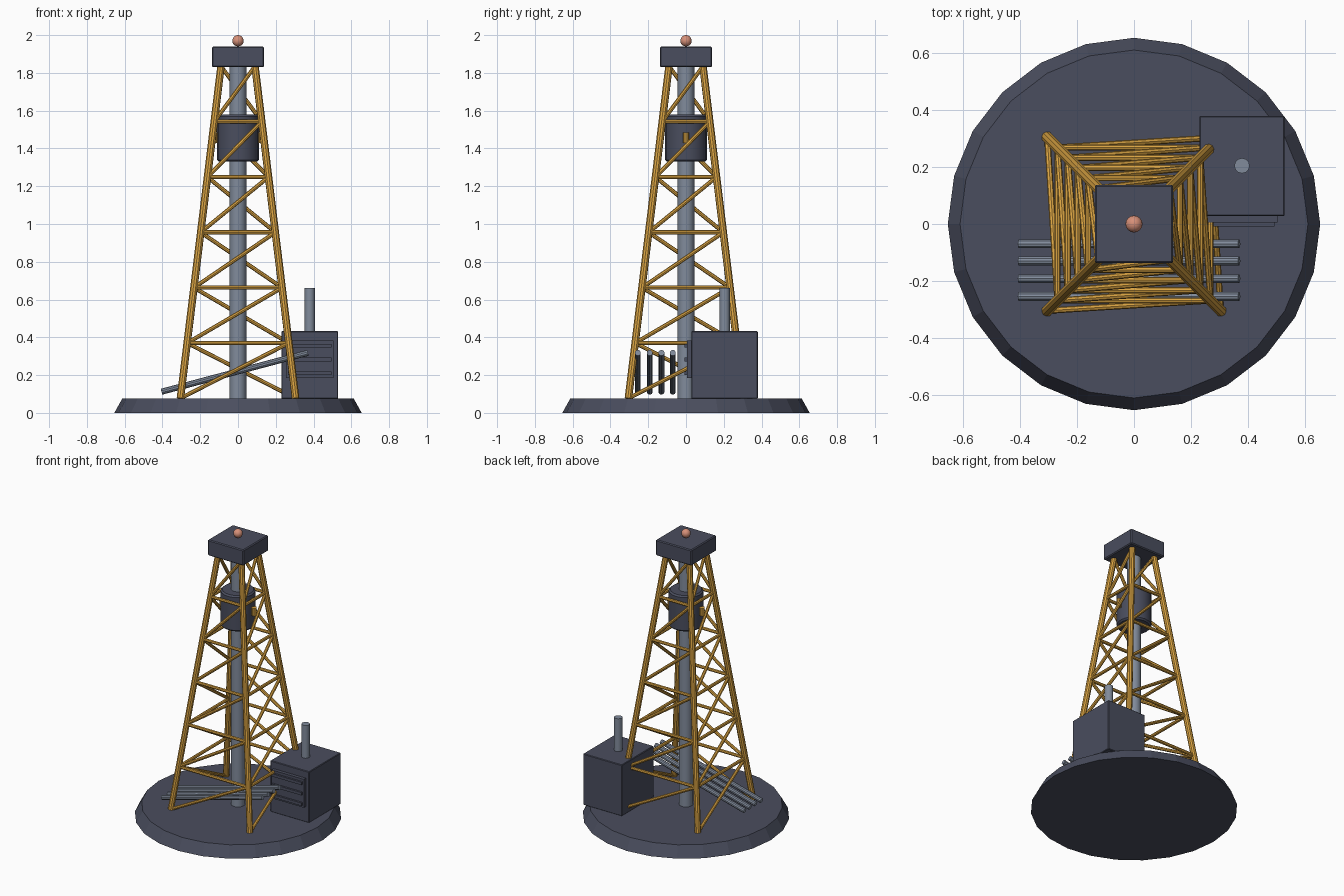
import bpy, math
from mathutils import Vector

if "Cube" in bpy.data.objects:
    bpy.data.objects.remove(bpy.data.objects["Cube"])


def material(name, rgb):
    m = bpy.data.materials.new(name)
    m.diffuse_color = (*rgb, 1)
    m.use_nodes = True
    m.node_tree.nodes["Principled BSDF"].inputs["Base Color"].default_value = m.diffuse_color
    return m


DARK = material("dark slate", (0.068, 0.075, 0.112))
YELLOW = material("tower yellow", (0.70, 0.37, 0.055))
STEEL = material("steel grey", (0.22, 0.26, 0.33))
COPPER = material("beacon copper", (0.68, 0.28, 0.19))


def finish(name, mat, bevel=0.0, smooth=True):
    ob = bpy.context.object
    ob.name = name
    ob.data.materials.append(mat)
    if smooth:
        bpy.ops.object.shade_smooth_by_angle(angle=math.radians(35))
    if bevel:
        b = ob.modifiers.new("soft edge", 'BEVEL')
        b.width = bevel
        b.segments = 1
    return ob


def rod(name, a, b, r, mat, sides=10, bevel=0.0):
    a, b = Vector(a), Vector(b)
    d = b - a
    bpy.ops.mesh.primitive_cylinder_add(
        vertices=sides, radius=r, depth=d.length, location=(a + b) / 2,
        rotation=d.to_track_quat('Z', 'Y').to_euler())
    return finish(name, mat, bevel)


def box(name, lo, hi, mat, bevel=0.0):
    lo, hi = Vector(lo), Vector(hi)
    bpy.ops.mesh.primitive_cube_add(size=1, location=(lo + hi) / 2)
    bpy.context.object.scale = hi - lo
    bpy.ops.object.transform_apply(location=False, rotation=False, scale=True)
    return finish(name, mat, bevel, smooth=False)


# Round tapered base
bpy.ops.mesh.primitive_cone_add(vertices=24, radius1=0.655, radius2=0.612,
                                depth=0.077, location=(0, 0, 0.0385))
finish("base", DARK, smooth=False)

# Lattice tower: four legs, ring beams and spiralling diagonal braces
LEVELS = 6
Z0, Z1, W0, W1 = 0.077, 1.835, 0.305, 0.09
CORNERS = [(-1, -1), (1, -1), (1, 1), (-1, 1)]


def joint(corner, level):
    t = level / LEVELS
    w = W0 + (W1 - W0) * t
    cx, cy = CORNERS[corner % 4]
    return (cx * w, cy * w, Z0 + (Z1 - Z0) * t)


for c in range(4):
    rod("tower_leg", joint(c, 0), joint(c, LEVELS), 0.02, YELLOW)
    for lv in range(LEVELS):
        rod("diagonal_brace", joint(c, lv), joint(c + 1, lv + 1), 0.011, YELLOW, 8)
        if lv:
            rod("ring_beam", joint(c, lv), joint(c + 1, lv), 0.011, YELLOW, 8)

# Crown block with beacon
box("crown_block", (-0.138, -0.138, 1.83), (0.138, 0.138, 1.94), DARK, 0.006)
bpy.ops.mesh.primitive_uv_sphere_add(segments=16, ring_count=10, radius=0.03,
                                     location=(0, 0, 1.97))
finish("beacon", COPPER)

# Central drill pipe and travelling drum with side lugs
rod("drill_pipe", (0, 0, 0.07), (0, 0, 1.84), 0.044, STEEL, 16)
rod("travelling_drum", (0, 0, 1.33), (0, 0, 1.58), 0.11, DARK, 20, 0.01)
for s in (-1, 1):
    rod("drum_lug", (s * 0.125, 0, 1.43), (s * 0.125, 0, 1.485), 0.017, YELLOW, 10)

# Engine house with exhaust and louvred grille
box("engine_house", (0.23, 0.028, 0.075), (0.53, 0.38, 0.433), DARK, 0.004)
rod("exhaust", (0.38, 0.205, 0.42), (0.38, 0.205, 0.662), 0.027, STEEL, 12)
box("grille_panel", (0.255, 0.005, 0.185), (0.505, 0.035, 0.383), DARK)
for z in (0.21, 0.283, 0.355):
    box("grille_slat", (0.265, -0.008, z - 0.01), (0.495, 0.01, z + 0.01), DARK)

# Leaning rack of spare pipes
for y in (-0.07, -0.13, -0.192, -0.255):
    rod("spare_pipe", (-0.405, y, 0.112), (0.37, y, 0.318), 0.016, STEEL, 10)
